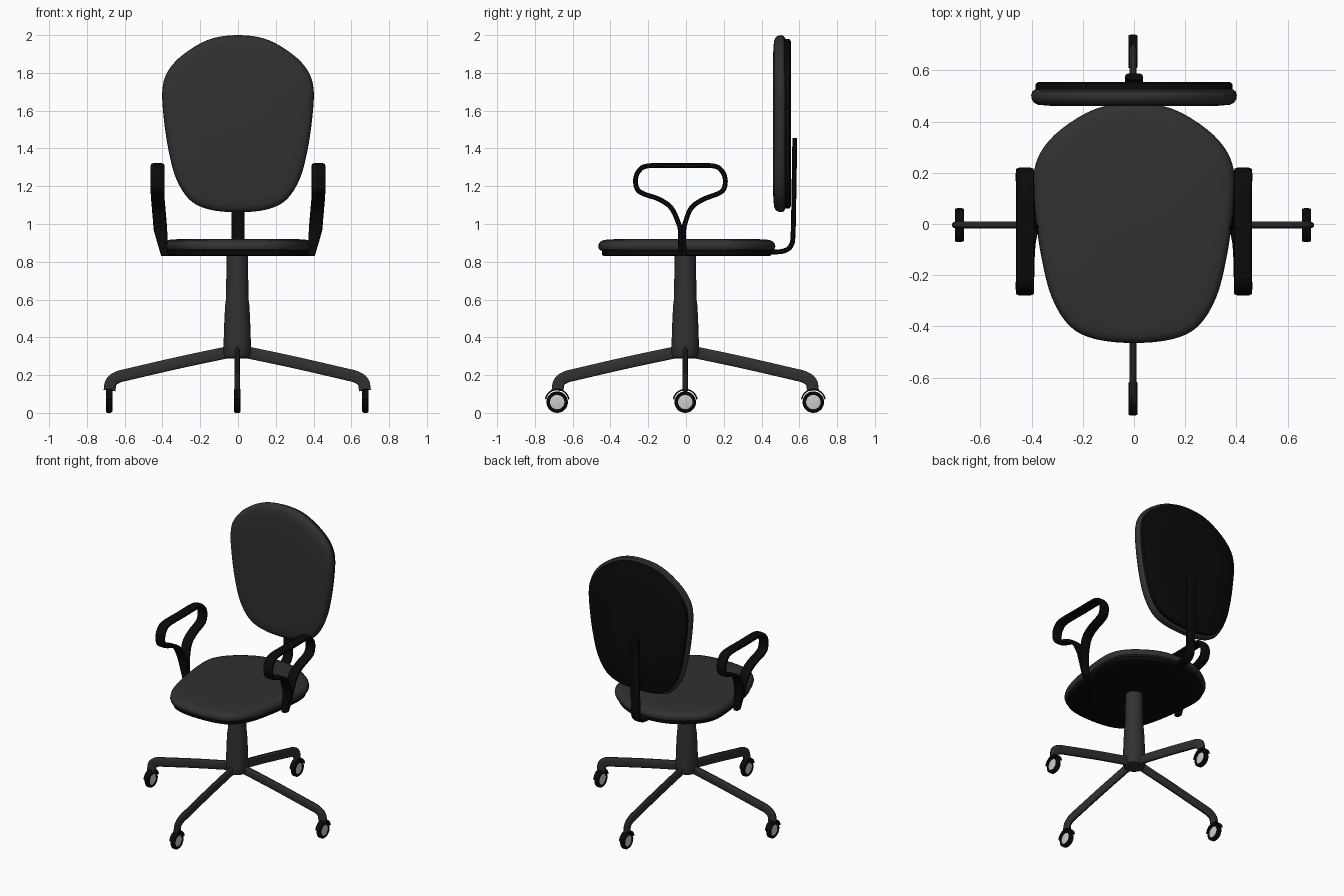
import bpy, math
from mathutils import Vector, Matrix

if "Cube" in bpy.data.objects:
    bpy.data.objects.remove(bpy.data.objects["Cube"])


def material(name, v):
    m = bpy.data.materials.new(name)
    m.diffuse_color = (v, v, v, 1)
    m.use_nodes = True
    m.node_tree.nodes["Principled BSDF"].inputs["Base Color"].default_value = m.diffuse_color
    return m


GREY = material("dark_grey", 0.03)
BLACK = material("black", 0.003)
LIGHT = material("light_grey", 0.55)


def skin(name, rings, mat, matrix=Matrix(), angle=40, loop=False):
    """Join equal-sized rings of points into a tube, capped unless looped."""
    n, k = len(rings[0]), len(rings)
    verts = [matrix @ Vector(p) for r in rings for p in r]
    faces = [(i * n + j, i * n + (j + 1) % n,
              (i + 1) % k * n + (j + 1) % n, (i + 1) % k * n + j)
             for i in range(k if loop else k - 1) for j in range(n)]
    if not loop:
        faces += [tuple(reversed(range(n))), tuple(range((k - 1) * n, k * n))]
    me = bpy.data.meshes.new(name)
    me.from_pydata(verts, [], faces)
    me.materials.append(mat)
    ob = bpy.data.objects.new(name, me)
    bpy.context.collection.objects.link(ob)
    bpy.ops.object.select_all(action='DESELECT')
    ob.select_set(True)
    bpy.context.view_layer.objects.active = ob
    bpy.ops.object.mode_set(mode='EDIT')
    bpy.ops.mesh.select_all(action='SELECT')
    bpy.ops.mesh.normals_make_consistent(inside=False)
    bpy.ops.object.mode_set(mode='OBJECT')
    bpy.ops.object.shade_smooth_by_angle(angle=math.radians(angle))
    return ob


def spline(pts, steps=5, closed=False):
    """Catmull-Rom curve through the points."""
    p = [Vector(q) for q in pts]
    p = [p[-1]] + p + p[:2] if closed else [p[0]] + p + [p[-1]]
    out = []
    for a, b, c, d in zip(p, p[1:], p[2:], p[3:]):
        for s in range(steps):
            t = s / steps
            out.append(0.5 * (2 * b + (c - a) * t + (2 * a - 5 * b + 4 * c - d) * t * t
                              + (3 * b - a - 3 * c + d) * t ** 3))
    return out if closed else out + [p[-2]]


def sweep(name, path, width, thick, side, mat, matrix=Matrix(), n=14):
    """Rounded strap along a path; width lies along the side axis."""
    side, rings = Vector(side), []
    for i, p in enumerate(path):
        t = path[min(i + 1, len(path) - 1)] - path[max(i - 1, 0)]
        nrm = t.cross(side).normalized()
        w = width(p) if callable(width) else width
        ring = []
        for j in range(n):
            c, s = math.cos(2 * math.pi * j / n), math.sin(2 * math.pi * j / n)
            u, v = [math.copysign(abs(q) ** 0.7, q) / 2 for q in (c, s)]
            ring.append(p + side * u * w + nrm * v * thick)
        rings.append(ring)
    return skin(name, rings, mat, matrix)


def lathe(name, profile, mat, matrix=Matrix(), n=32, loop=False):
    return skin(name, [[(r * math.cos(2 * math.pi * j / n), r * math.sin(2 * math.pi * j / n), z)
                        for j in range(n)] for r, z in profile], mat, matrix, 35, loop)


# Seat and backrest share one egg-shaped outline
half = [(0.15, -.45), (.25, -.4), (.32, -.29), (.36, -.14), (.385, .03),
        (.393, .18), (.365, .28), (.285, .37), (.15, .45)]
outline = spline([(0, -.465, 0)] + [(x, y, 0) for x, y in half] + [(0, .473, 0)]
                 + [(-x, y, 0) for x, y in reversed(half)], 4, True)


def panel(name, layers, mat, matrix):
    return skin(name, [[(p.x * s, p.y * s, h) for p in outline] for s, h in layers], mat, matrix)


shell = [(.5, 0), (.93, 0), (.955, .006), (.96, .03), (.9, .034)]
pad = [(.9, .028), (.965, .029), (.99, .036), (1, .05), (.993, .066),
       (.97, .079), (.93, .086), (.82, .0895), (.5, .091)]
seat_at = Matrix.Translation((0, 0, .83))
back_at = Matrix.Translation((0, .555, 1.527)) @ Matrix.Rotation(math.pi / 2, 4, 'X') \
    @ Matrix.Diagonal((1.02, 1, 1.04, 1))
for part, at in (("seat", seat_at), ("backrest", back_at)):
    panel(part + "_shell", shell, BLACK, at)
    panel(part + "_cushion", pad, GREY, at)

# Bent strap carrying the backrest
sweep("back_support", spline([(0, .38, .852), (0, .48, .852), (0, .53, .862), (0, .558, .89),
                              (0, .567, .95), (0, .572, 1.2), (0, .576, 1.455)]),
      .07, .026, (1, 0, 0), BLACK)

# Armrests: looped straps splaying in to the seat edge
arm = [(-.03, .83), (-.03, .96), (-.042, 1.01), (-.078, 1.085), (-.14, 1.13), (-.225, 1.16),
       (-.258, 1.185), (-.267, 1.235), (-.25, 1.28), (-.2, 1.308), (-.03, 1.309), (.14, 1.308),
       (.19, 1.28), (.208, 1.235), (.2, 1.185), (.168, 1.16), (.09, 1.13),
       (.028, 1.085), (-.003, 1.01), (-.012, .96), (-.01, .83)]


def arm_x(z):
    return .426 - .022 * min(1, max(0, (1.15 - z) / .25)) - .016 * max(0, (.9 - z) / .07)


for name, s in (("left_armrest", -1), ("right_armrest", 1)):
    sweep(name, spline([(s * arm_x(z), y, z) for y, z in arm]),
          lambda p: .072 - .035 * max(0, min(1, (.97 - p.z) / .14)), .026, (1, 0, 0), BLACK)

# Centre column
base = Matrix.Translation((-.004, -.004, 0))
lathe("column", [(.045, .288), (.066, .296), (.073, .315), (.073, .35), (.068, .5),
                 (.064, .57), (.06, .6), (.056, .84)], GREY, base)

# Four legs, each with a caster whose axle runs along x
leg = spline([(.03, 0, .325), (.3, 0, .268), (.56, 0, .208), (.63, 0, .19),
              (.667, 0, .163), (.676, 0, .118)])
for i, name in enumerate(("right", "back", "left", "front")):
    turn = Matrix.Rotation(i * math.pi / 2, 4, 'Z')
    sweep(name + "_leg", leg, .028, .064, (0, 1, 0), GREY, base @ turn)
    hub = base @ Matrix.Translation(turn @ Vector((.678, 0, .057)))
    axle = hub @ Matrix.Rotation(math.pi / 2, 4, 'Y')
    lathe(name + "_caster_tyre", [(.038, -.015), (.05, -.017), (.057, -.01), (.057, .01),
                                  (.05, .017), (.038, .015)], BLACK, axle, 28, True)
    lathe(name + "_caster_hub", [(.03, -.014), (.039, -.012), (.039, .012), (.03, .014)],
          LIGHT, axle, 28)
    arc = [Vector((0, .063 * math.cos(a), .004 + .063 * math.sin(a)))
           for a in [math.radians(10 + 10 * k) for k in range(17)]]
    sweep(name + "_caster_hood", arc, .036, .008, (1, 0, 0), BLACK, hub, 10)
